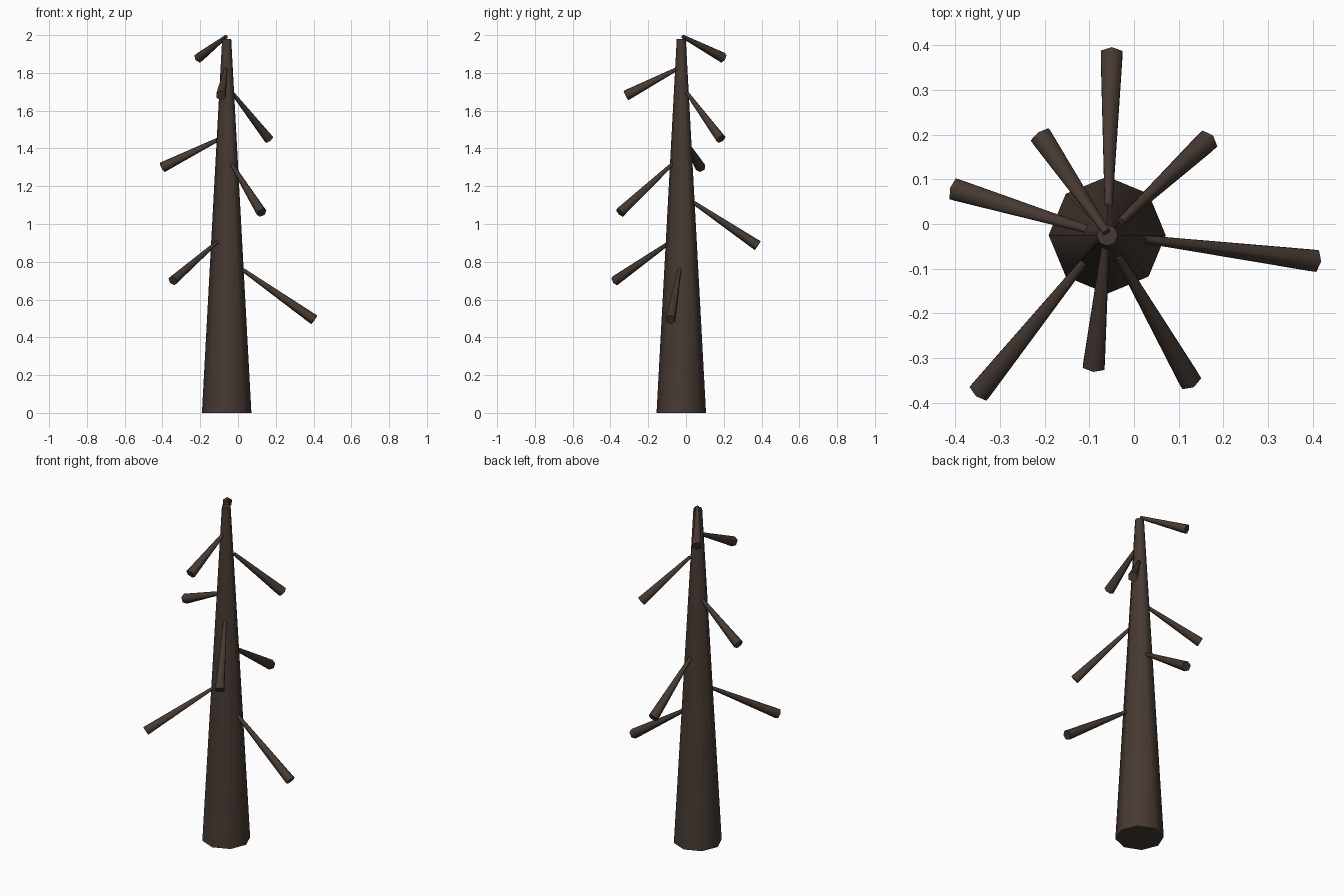
import bpy, math
from mathutils import Vector

if "Cube" in bpy.data.objects:
    bpy.data.objects.remove(bpy.data.objects["Cube"])

bark = bpy.data.materials.new("dark_bark")
bark.diffuse_color = (0.062, 0.042, 0.032, 1)
bark.use_nodes = True
bark.node_tree.nodes["Principled BSDF"].inputs["Base Color"].default_value = bark.diffuse_color


def tapered(name, start, end, r_start, r_end, sides):
    """Tapered, capped cylinder running from start to end."""
    a, b = Vector(start), Vector(end)
    axis = b - a
    bpy.ops.mesh.primitive_cone_add(
        vertices=sides, radius1=r_start, radius2=r_end, depth=axis.length,
        location=(a + b) / 2,
        rotation=axis.to_track_quat('Z', 'Y').to_euler())
    ob = bpy.context.object
    ob.name = name
    ob.data.materials.append(bark)
    bpy.ops.object.shade_smooth_by_angle(angle=math.radians(65))
    return ob


# Trunk: eight-sided taper
tapered("trunk", (-0.06, -0.025, 0), (-0.06, -0.025, 1.98), 0.131, 0.024, 8)

# Branches: thin at the trunk, thick at the drooping tip
branches = [
    ((-0.062, -0.018, 1.993), (-0.208, 0.196, 1.88)),
    ((-0.064, -0.050, 1.820), (-0.090, -0.318, 1.68)),
    ((-0.030, 0.005, 1.695), (0.163, 0.185, 1.45)),
    ((-0.100, -0.013, 1.450), (-0.400, 0.077, 1.30)),
    ((-0.035, -0.072, 1.318), (0.125, -0.350, 1.06)),
    ((-0.057, 0.038, 1.115), (-0.050, 0.380, 0.885)),
    ((-0.110, -0.083, 0.905), (-0.345, -0.375, 0.70)),
    ((0.022, -0.034, 0.760), (0.403, -0.082, 0.493)),
]
for i, (root, tip) in enumerate(branches, 1):
    tapered(f"branch_{i}", root, tip, 0.010, 0.028, 6)
